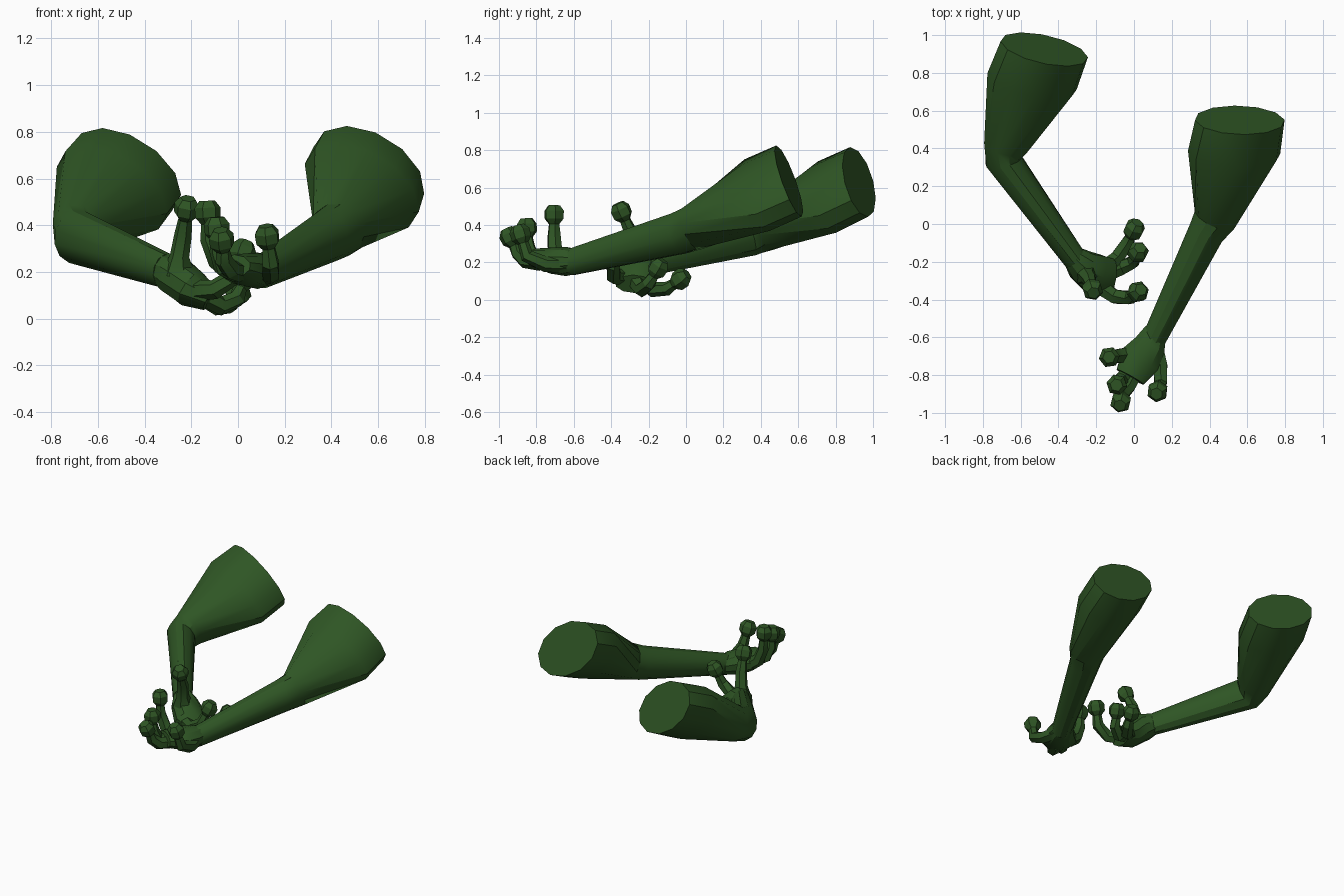
import bpy, bmesh, math
from mathutils import Vector

if "Cube" in bpy.data.objects:
    bpy.data.objects.remove(bpy.data.objects["Cube"])

green = bpy.data.materials.new("dark green")
green.diffuse_color = (0.028, 0.092, 0.018, 1)
green.use_nodes = True
green.node_tree.nodes["Principled BSDF"].inputs["Base Color"].default_value = green.diffuse_color


def tube(name, rings, sides):
    """Loft closed elliptical rings: (x, y, z, half width, half height, roll in degrees)."""
    pts = [Vector(r[:3]) for r in rings]
    bm = bmesh.new()
    loops = []
    for i, (p, r) in enumerate(zip(pts, rings)):
        t = Vector((0, 0, 0))
        if i > 0:
            t += (p - pts[i - 1]).normalized()
        if i < len(pts) - 1:
            t += (pts[i + 1] - p).normalized()
        t.normalize()
        if i == 0 or abs(t.z) < 0.9:
            side = t.cross(Vector((0, 0, 1))).normalized()
        else:
            side = (side - t * side.dot(t)).normalized()
        up = side.cross(t)
        roll = math.radians(r[5])
        su, uu = side * math.cos(roll) + up * math.sin(roll), up * math.cos(roll) - side * math.sin(roll)
        loops.append([bm.verts.new(p + su * r[3] * math.cos(a) + uu * r[4] * math.sin(a))
                      for a in (2 * math.pi * (k + 0.5) / sides for k in range(sides))])
    for a, b in zip(loops, loops[1:]):
        for k in range(sides):
            j = (k + 1) % sides
            bm.faces.new((a[k], a[j], b[j], b[k]))
    bm.faces.new(loops[0])
    bm.faces.new(loops[-1])
    bmesh.ops.recalc_face_normals(bm, faces=bm.faces)
    me = bpy.data.meshes.new(name)
    bm.to_mesh(me)
    bm.free()
    me.materials.append(green)
    ob = bpy.data.objects.new(name, me)
    bpy.context.collection.objects.link(ob)
    bpy.ops.object.select_all(action='DESELECT')
    ob.select_set(True)
    bpy.context.view_layer.objects.active = ob
    bpy.ops.object.shade_smooth_by_angle(angle=math.radians(30))
    return ob


def finger(name, path, base=0.045):
    """Tapered finger along the path, ending in a round pad centred on the last point."""
    pts = [Vector(p) for p in path]
    tip = pts.pop()
    d = (tip - pts[-1]).normalized()
    rings = [(*p, r, r, 0) for p, r in zip(pts, (base, 0.042, 0.038, 0.035))]
    for off, r in ((-0.05, 0.03), (-0.022, 0.054), (0.02, 0.056), (0.05, 0.034)):
        rings.append((*(tip + d * off), r, r, 0))
    tube(name, rings, 6)


# Arms: wrist, elbow, swollen upper arm, cut shoulder end
tube("right_arm", [(0.10, -0.62, 0.20, 0.065, 0.072, 0),
                   (0.385, -0.04, 0.355, 0.10, 0.115, 0),
                   (0.43, 0.03, 0.38, 0.118, 0.122, 0),
                   (0.53, 0.38, 0.56, 0.27, 0.175, -35),
                   (0.56, 0.55, 0.635, 0.262, 0.175, -35)], 12)
tube("left_arm", [(-0.31, -0.19, 0.205, 0.065, 0.075, 0),
                  (-0.69, 0.335, 0.35, 0.10, 0.12, 0),
                  (-0.68, 0.41, 0.375, 0.118, 0.122, 0),
                  (-0.54, 0.755, 0.55, 0.265, 0.175, -35),
                  (-0.475, 0.925, 0.63, 0.26, 0.17, -35)], 12)

# Palms
tube("right_palm", [(0.115, -0.56, 0.205, 0.06, 0.06, 0),
                    (0.085, -0.64, 0.205, 0.09, 0.078, 0),
                    (0.03, -0.72, 0.21, 0.115, 0.07, 0),
                    (-0.02, -0.81, 0.225, 0.085, 0.05, 0)], 10)
tube("left_palm", [(-0.325, -0.17, 0.215, 0.06, 0.07, 0),
                   (-0.275, -0.22, 0.19, 0.09, 0.09, 0),
                   (-0.20, -0.27, 0.13, 0.115, 0.085, 0),
                   (-0.12, -0.28, 0.085, 0.10, 0.055, 0)], 10)

# Right hand fingers
finger("right_outer_finger", [(-0.02, -0.69, 0.20), (-0.09, -0.70, 0.25), (-0.125, -0.705, 0.34), (-0.13, -0.705, 0.455)])
finger("right_middle_finger", [(-0.01, -0.76, 0.20), (-0.065, -0.82, 0.22), (-0.085, -0.845, 0.29), (-0.09, -0.85, 0.385)])
finger("right_inner_finger", [(0.01, -0.78, 0.20), (-0.03, -0.86, 0.21), (-0.06, -0.90, 0.25), (-0.07, -0.94, 0.335)])
finger("right_thumb", [(0.115, -0.65, 0.19), (0.14, -0.75, 0.19), (0.14, -0.85, 0.235), (0.125, -0.885, 0.35)])

# Left hand fingers
finger("left_outer_finger", [(-0.17, -0.24, 0.11), (-0.09, -0.18, 0.055), (-0.035, -0.10, 0.06), (0.0, -0.03, 0.11)])
finger("left_middle_finger", [(-0.13, -0.26, 0.09), (-0.07, -0.235, 0.055), (-0.005, -0.20, 0.085), (0.02, -0.15, 0.17)])
finger("left_inner_finger", [(-0.17, -0.34, 0.12), (-0.10, -0.385, 0.125), (-0.02, -0.39, 0.18), (0.02, -0.36, 0.285)])
finger("left_thumb", [(-0.255, -0.26, 0.19), (-0.25, -0.275, 0.27), (-0.235, -0.295, 0.36), (-0.22, -0.345, 0.47)], 0.075)
